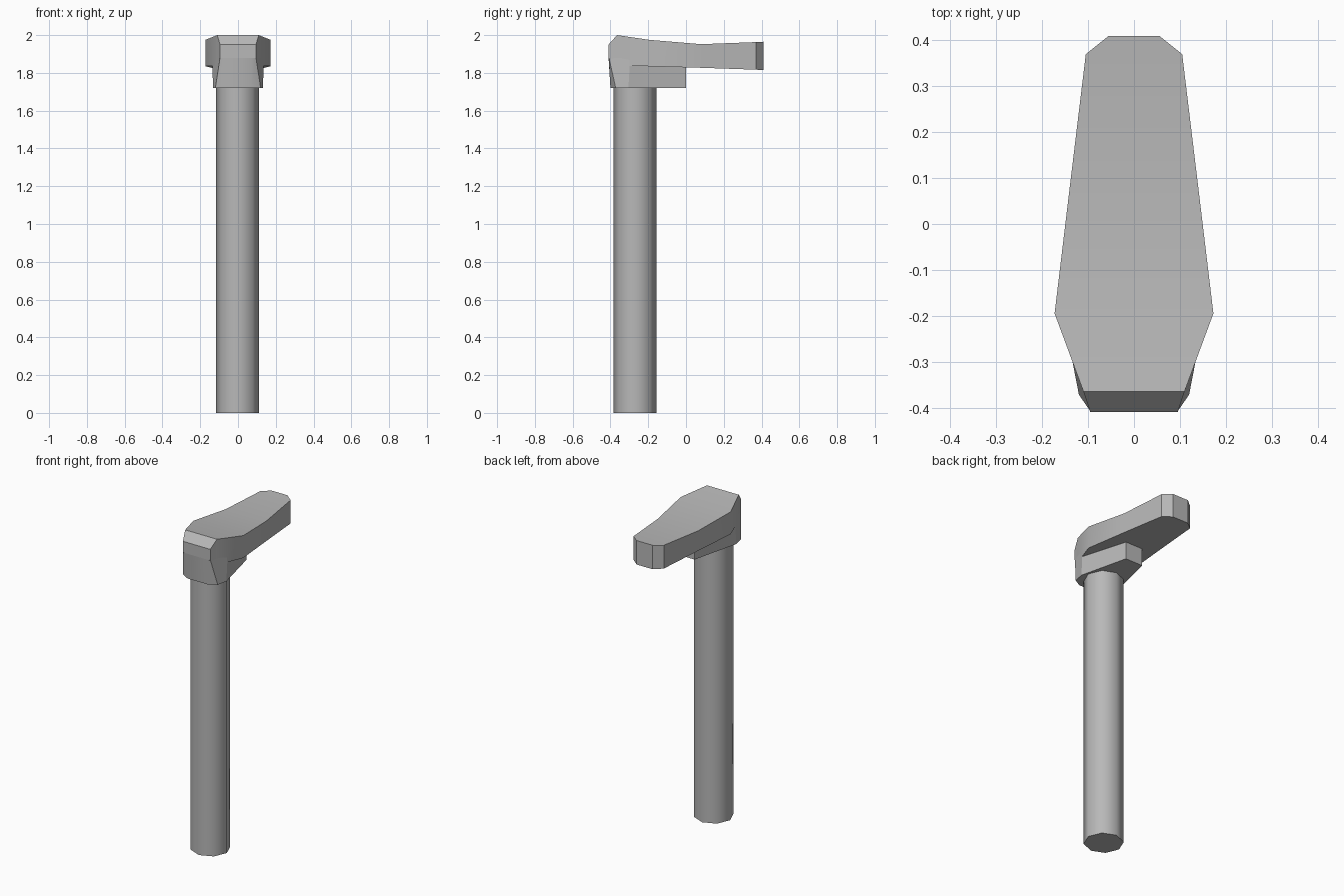
import bpy
import bmesh
from math import radians

cube = bpy.data.objects.get("Cube")
if cube:
    bpy.data.objects.remove(cube, do_unlink=True)

metal = bpy.data.materials.new("grey_metal")
metal.use_nodes = True
grey = (0.48, 0.48, 0.48, 1)
metal.diffuse_color = grey
metal.node_tree.nodes["Principled BSDF"].inputs["Base Color"].default_value = grey


def finish(obj, name, angle):
    """Name, colour and smooth one part."""
    obj.name = name
    obj.data.materials.clear()
    obj.data.materials.append(metal)
    bpy.ops.object.select_all(action="DESELECT")
    obj.select_set(True)
    bpy.context.view_layer.objects.active = obj
    bpy.ops.object.shade_smooth_by_angle(angle=radians(angle))


def loft(name, rings, angle):
    """Skin a stack of matching closed rings and cap both ends."""
    bm = bmesh.new()
    loops = [[bm.verts.new(p) for p in ring] for ring in rings]
    count = len(loops[0])
    for a, b in zip(loops, loops[1:]):
        for i in range(count):
            j = (i + 1) % count
            bm.faces.new((a[i], a[j], b[j], b[i]))
    bm.faces.new(loops[0])
    bm.faces.new(loops[-1])
    bmesh.ops.recalc_face_normals(bm, faces=bm.faces)
    mesh = bpy.data.meshes.new(name)
    bm.to_mesh(mesh)
    bm.free()
    obj = bpy.data.objects.new(name, mesh)
    bpy.context.collection.objects.link(obj)
    finish(obj, name, angle)


def mirrored(half, z):
    """Close a half outline of (x, y) points across x = 0."""
    return [(x, y, z) for x, y in half] + [(-x, y, z) for x, y in reversed(half)]


# Eight-sided pole
bpy.ops.mesh.primitive_cylinder_add(vertices=8, radius=0.114, depth=1.74,
                                    location=(-0.002, -0.27, 0.87))
finish(bpy.context.object, "pole", 50)

# Lamp head: y, half width, bottom, top
stations = [
    (-0.41, 0.095, 1.88, 1.95),
    (-0.365, 0.11, 1.839, 2.0),
    (-0.195, 0.173, 1.835, 1.975),
    (0.08, 0.14, 1.827, 1.952),
    (0.37, 0.105, 1.817, 1.963),
    (0.41, 0.055, 1.815, 1.965),
]
loft("lamp_head", [[(-w, y, lo), (w, y, lo), (w, y, hi), (-w, y, hi)]
                   for y, w, lo, hi in stations], 30)

# Bracket joining the pole to the head, tapering towards the back
lower = [(0.07, -0.40), (0.12, -0.372), (0.133, -0.305), (0.06, 0.0)]
upper = [(0.07, -0.41), (0.095, -0.408), (0.135, -0.295), (0.06, 0.0)]
loft("bracket", [mirrored(lower, 1.72), mirrored(upper, 1.88)], 30)
